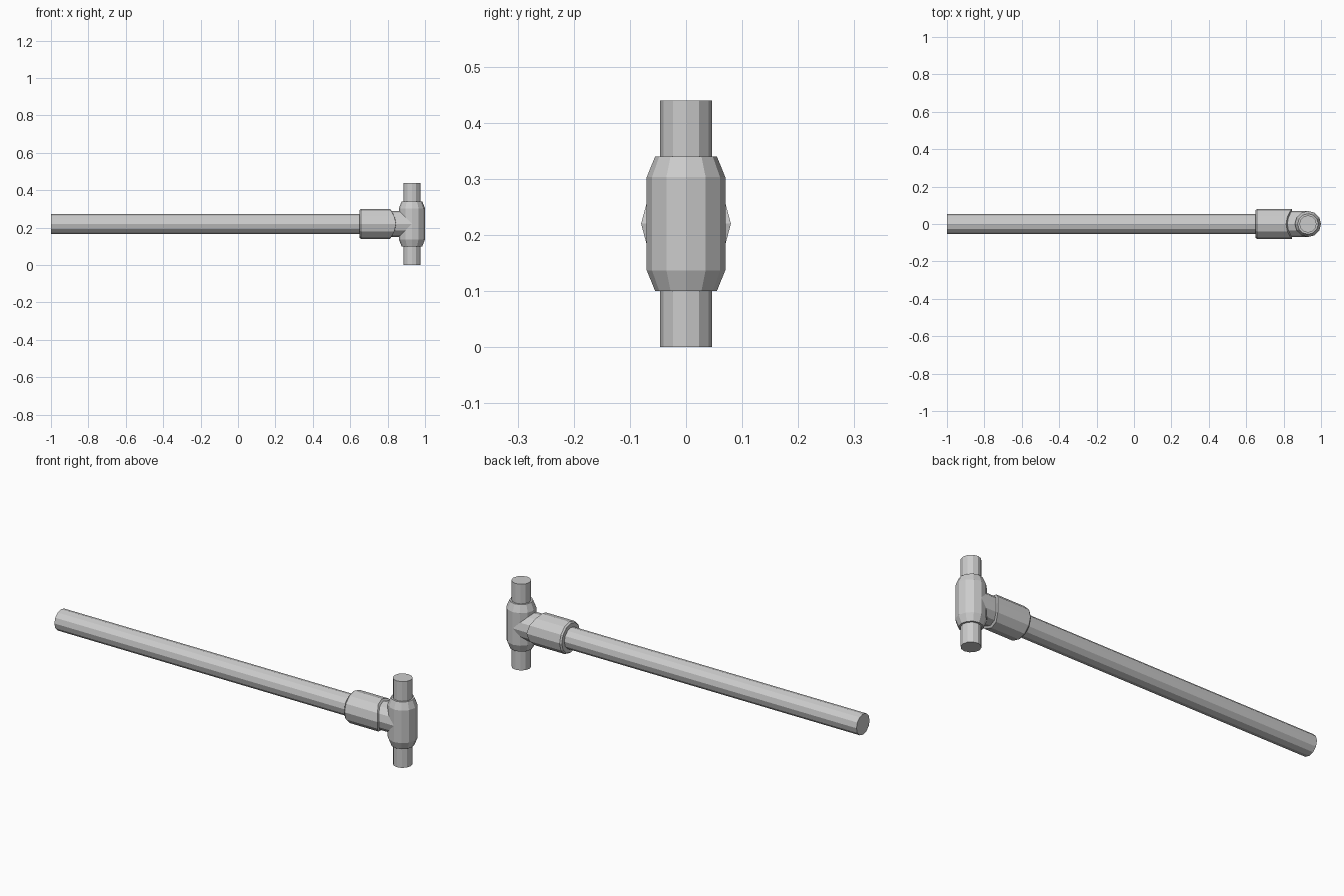
import bpy, bmesh
from math import sin, cos, pi, sqrt

if "Cube" in bpy.data.objects:
    bpy.data.objects.remove(bpy.data.objects["Cube"])

SIDES = 12
HEAD_X, MID_Z = 0.93, 0.22


def loft(name, place, rings):
    """Closed 12-sided tube. Each ring is (position along axis, radius);
    the position may be a function of the sideways offset."""
    bm = bmesh.new()
    loops = []
    for pos, r in rings:
        loop = []
        for i in range(SIDES):
            a = 2 * pi * i / SIDES
            u, v = r * cos(a), r * sin(a)
            t = pos(u) if callable(pos) else pos
            loop.append(bm.verts.new(place(u, v, t)))
        loops.append(loop)
    for a, b in zip(loops, loops[1:]):
        for i in range(SIDES):
            j = (i + 1) % SIDES
            bm.faces.new((a[i], a[j], b[j], b[i]))
    bm.faces.new(loops[0])
    bm.faces.new(loops[-1])
    bmesh.ops.recalc_face_normals(bm, faces=bm.faces)
    mesh = bpy.data.meshes.new(name)
    bm.to_mesh(mesh)
    bm.free()
    obj = bpy.data.objects.new(name, mesh)
    bpy.context.collection.objects.link(obj)
    return obj


def along_x(u, v, t):
    return (t, u, MID_Z + v)


def along_z(u, v, t):
    return (HEAD_X + u, v, t)


def cope(radius):
    """Saddle-shaped end that follows a circle around the upright axis."""
    return lambda y: HEAD_X - sqrt(radius ** 2 - y ** 2)


# long horizontal pipe
loft("long_pipe", along_x, [(-1.0, 0.053), (0.70, 0.053)])

# socket collar with a saddle-cut lip facing the upright
loft("socket_collar", along_x,
     [(0.65, 0.074), (0.658, 0.08), (cope(0.117), 0.08), (cope(0.11), 0.07)])

# branch that joins the collar to the upright body
loft("branch", along_x, [(0.78, 0.07), (HEAD_X, 0.07)])

# upright body with tapered ends
loft("upright_body", along_z,
     [(0.10, 0.055), (0.137, 0.07), (0.303, 0.07), (0.34, 0.055)])

# narrow pipe stubs below and above the body
for name, z0, z1 in (("lower_stub", 0.0, 0.12), ("upper_stub", 0.32, 0.44)):
    loft(name, along_z, [(z0, 0.046), (z1, 0.046)])
